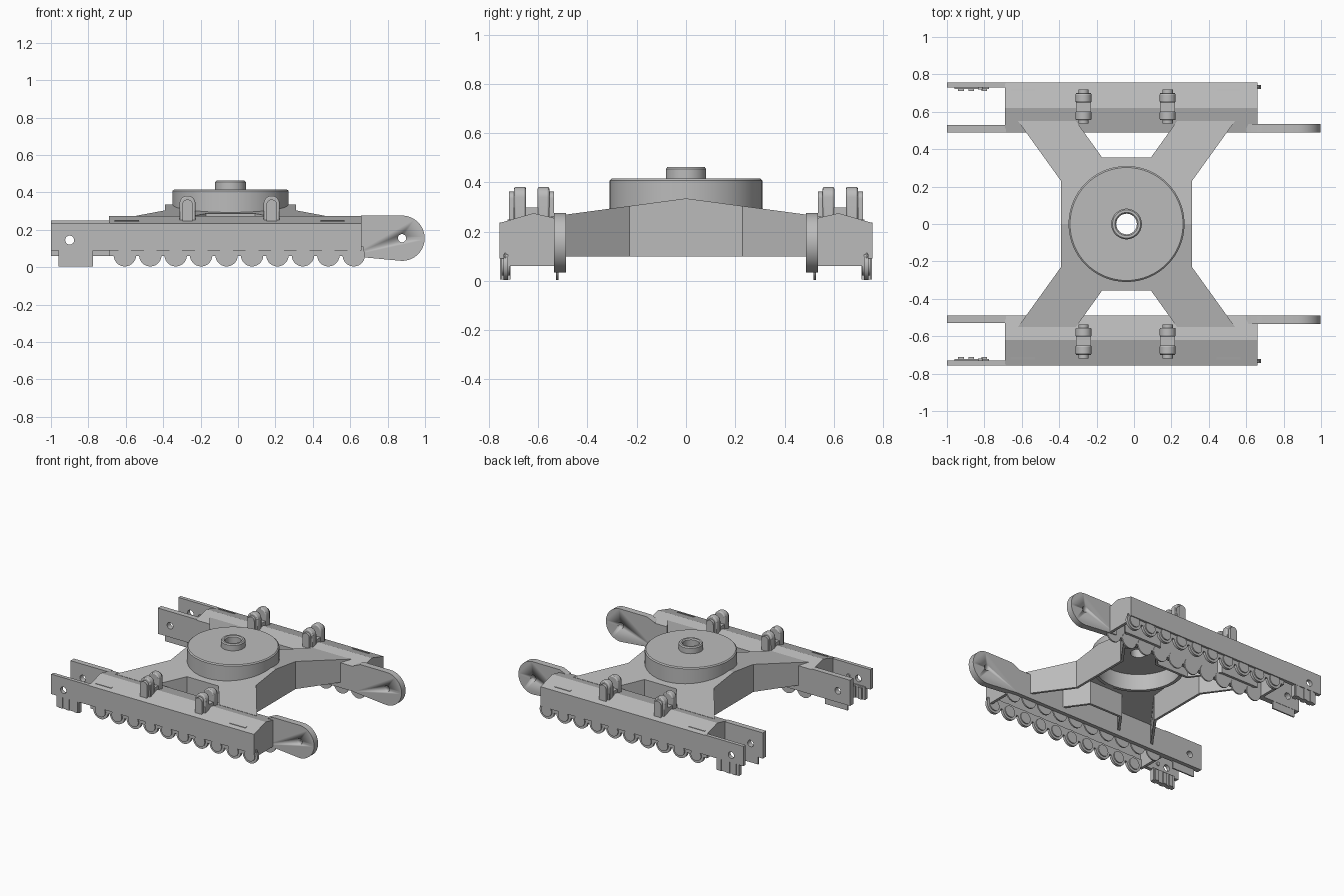
import bpy, bmesh
from math import sin, cos, pi, radians
from mathutils import Matrix

if "Cube" in bpy.data.objects:
    bpy.data.objects.remove(bpy.data.objects["Cube"], do_unlink=True)

grey = bpy.data.materials.new("plain grey")
grey.use_nodes = True
grey.diffuse_color = (0.5, 0.5, 0.5, 1)
grey.node_tree.nodes["Principled BSDF"].inputs["Base Color"].default_value = (0.5, 0.5, 0.5, 1)


def finish(name, bm, smooth=False):
    bmesh.ops.recalc_face_normals(bm, faces=bm.faces)
    mesh = bpy.data.meshes.new(name)
    bm.to_mesh(mesh)
    bm.free()
    ob = bpy.data.objects.new(name, mesh)
    bpy.context.collection.objects.link(ob)
    mesh.materials.append(grey)
    if smooth:
        activate(ob)
        bpy.ops.object.shade_smooth_by_angle(angle=radians(35))
    return ob


def activate(ob):
    bpy.ops.object.select_all(action='DESELECT')
    ob.select_set(True)
    bpy.context.view_layer.objects.active = ob


def prism(name, pts, lo, hi, axis='y', smooth=False):
    """Extrude a 2D outline: (x, z) along y, or (y, z) along x."""
    bm = bmesh.new()
    put = (lambda p, d: (p[0], d, p[1])) if axis == 'y' else (lambda p, d: (d, p[0], p[1]))
    face = bm.faces.new([bm.verts.new(put(p, lo)) for p in pts])
    ext = bmesh.ops.extrude_face_region(bm, geom=[face])
    step = (0, hi - lo, 0) if axis == 'y' else (hi - lo, 0, 0)
    bmesh.ops.translate(bm, vec=step, verts=[v for v in ext["geom"] if isinstance(v, bmesh.types.BMVert)])
    return finish(name, bm, smooth)


def box(name, x, y, z):
    return prism(name, [(x[0], z[0]), (x[1], z[0]), (x[1], z[1]), (x[0], z[1])], *y)


def arc(cx, cz, r, a0, a1, n):
    return [(cx + r * cos(radians(a0 + (a1 - a0) * i / n)),
             cz + r * sin(radians(a0 + (a1 - a0) * i / n))) for i in range(n + 1)]


def disc(name, cx, cz, r, lo, hi, n=28):
    return prism(name, arc(cx, cz, r, 0, 360, n)[:-1], lo, hi, smooth=True)


def cut(ob, cutter):
    mod = ob.modifiers.new("cut", 'BOOLEAN')
    mod.object, mod.operation, mod.solver = cutter, 'DIFFERENCE', 'EXACT'
    activate(ob)
    bpy.ops.object.modifier_apply(modifier=mod.name)
    bpy.data.objects.remove(cutter, do_unlink=True)


def lathe(name, profile, cx, steps=64):
    bm = bmesh.new()
    vs = [bm.verts.new((r, 0, z)) for r, z in profile]
    es = [bm.edges.new((vs[i], vs[(i + 1) % len(vs)])) for i in range(len(vs))]
    bmesh.ops.spin(bm, geom=vs + es, cent=(0, 0, 0), axis=(0, 0, 1), angle=2 * pi, steps=steps)
    bmesh.ops.remove_doubles(bm, verts=bm.verts, dist=1e-4)
    bmesh.ops.translate(bm, vec=(cx, 0, 0), verts=bm.verts)
    return finish(name, bm, True)


# Turret ring with hollow underside and bored hub
CX = -0.04
lathe("turret_ring", [(0.055, 0.455), (0.062, 0.463), (0.075, 0.463), (0.082, 0.455), (0.082, 0.415),
                      (0.302, 0.415), (0.31, 0.408), (0.31, 0.27), (0.285, 0.27), (0.285, 0.39),
                      (0.055, 0.39)], CX)

# X-shaped hull: ridged roof, thin walls, open underneath
half = [(-0.39, 0), (-0.39, 0.23), (-0.62, 0.55), (-0.31, 0.55), (-0.17, 0.355),
        (0.09, 0.355), (0.23, 0.55), (0.54, 0.55), (0.31, 0.23), (0.31, 0)]
bm = bmesh.new()
for s in (1, -1):
    bm.faces.new([bm.verts.new((x, s * y, 0.335 - 0.135 * y)) for x, y in half][::s])
bmesh.ops.remove_doubles(bm, verts=bm.verts, dist=1e-4)
rim = [e for e in bm.edges if e.is_boundary]
walls = bmesh.ops.extrude_edge_only(bm, edges=rim)
for v in walls["geom"]:
    if isinstance(v, bmesh.types.BMVert):
        v.co.z = 0.1
hull = finish("cross_hull", bm)
if max(hull.data.polygons, key=lambda p: abs(p.normal.z)).normal.z < 0:
    hull.data.flip_normals()
shell = hull.modifiers.new("shell", 'SOLIDIFY')
shell.thickness, shell.offset, shell.use_even_offset = 0.018, -1, True
activate(hull)
bpy.ops.object.modifier_apply(modifier="shell")
bm = bmesh.new()
bmesh.ops.create_cone(bm, cap_ends=True, segments=64, radius1=0.29, radius2=0.29, depth=0.3,
                      matrix=Matrix.Translation((CX, 0, 0.35)))
cut(hull, finish("opening_cutter", bm))

FRONT, BACK = 0.66, -0.69
for s, side in ((1, "rear"), (-1, "front")):
    def span(a, b):
        return tuple(sorted((s * a, s * b)))

    # Side beam: ridged channel, open below, closed at the ends
    roof = [(0.757, 0.09), (0.757, 0.235), (0.62, 0.275), (0.49, 0.245), (0.49, 0.06)]
    inner = [(0.525, 0.06), (0.525, 0.23), (0.62, 0.252), (0.73, 0.22), (0.73, 0.09)]
    prism(side + "_beam", [(s * y, z) for y, z in roof + inner], BACK, FRONT, 'x')
    cap = roof[1:4] + [(0.49, 0.06), (0.73, 0.06), (0.73, 0.09), (0.757, 0.09)]
    for tag, a, b in (("fore", FRONT - 0.02, FRONT + 0.001), ("aft", BACK - 0.001, BACK + 0.02)):
        prism(f"{side}_beam_cap_{tag}", [(s * y, z) for y, z in cap], a, b, 'x')

    # Drilled fork plates at the aft end
    for tag, ys, zs in (("outer", (0.73, 0.757), (0.09, 0.237)), ("inner", (0.49, 0.53), (0.06, 0.25))):
        plate = box(f"{side}_fork_{tag}", (-1, BACK + 0.005), span(*ys), zs)
        cut(plate, disc("hole_cutter", -0.9, 0.145, 0.024, -1, 1, 20))
    disc(side + "_fork_pin", -0.82, 0.145, 0.014, *span(0.72, 0.735), n=12)

    # Grooved feet below the fork
    for tag, a, b in (("outer", 0.722, 0.75), ("inner", 0.518, 0.528)):
        box(f"{side}_foot_{tag}", (-0.96, -0.775), span(a, b), (0.005, 0.1))
    for x in (-0.925, -0.87, -0.8):
        box(side + "_foot_rib", (x - 0.015, x + 0.015), span(0.712, 0.756), (0.005, 0.09))

    # Rounded pivot arm at the fore end
    arm = [(0.6, 0.06), (0.68, 0.052)] + arc(0.877, 0.155, 0.121, -98, 90, 28) + [(0.66, 0.276), (0.6, 0.25)]
    pivot = prism(side + "_pivot_arm", arm, *span(0.488, 0.535), smooth=True)
    cut(pivot, disc("hole_cutter", 0.877, 0.155, 0.022, -1, 1, 20))

    # Scalloped roller plates on both lower edges
    box(side + "_roller_strip", (BACK, FRONT), span(0.722, 0.742), (0.06, 0.12))
    for i in range(10):
        x = -0.605 + 0.136 * i
        disc(side + "_roller_outer", x, 0.064, 0.06, *span(0.722, 0.742))
        disc(side + "_roller_boss", x, 0.064, 0.042, *span(0.715, 0.75))
        disc(side + "_roller_inner", x, 0.064, 0.06, *span(0.518, 0.528))
    disc(side + "_end_pin", 0.66, 0.1, 0.014, *span(0.73, 0.738), n=12)

    # Paired lifting lugs on the ridge
    for x in (-0.27, 0.18):
        def arch(r, top):
            return [(x - r, 0.24), (x + r, 0.24)] + arc(x, top - r, r, 0, 180, 14)
        box(side + "_lug_base", (x - 0.04, x + 0.04), span(0.555, 0.7), (0.24, 0.298))
        for a, b, c, d in ((0.555, 0.602, 0.536, 0.56), (0.65, 0.698, 0.695, 0.719)):
            prong = prism(side + "_lug", arch(0.043, 0.382), *span(a, b), smooth=True)
            bev = prong.modifiers.new("soft", 'BEVEL')
            bev.width, bev.segments, bev.limit_method = 0.007, 2, 'ANGLE'
            bev.angle_limit = radians(50)
            prism(side + "_lug_cheek", arch(0.028, 0.362), *span(c, d), smooth=True)

    # Thin strips on the outer roof slope
    for x in (-0.595, 0.505):
        prism(side + "_roof_strip", [(s * 0.71, 0.246), (s * 0.725, 0.242), (s * 0.725, 0.248), (s * 0.71, 0.252)],
              x - 0.065, x + 0.065, 'x')
